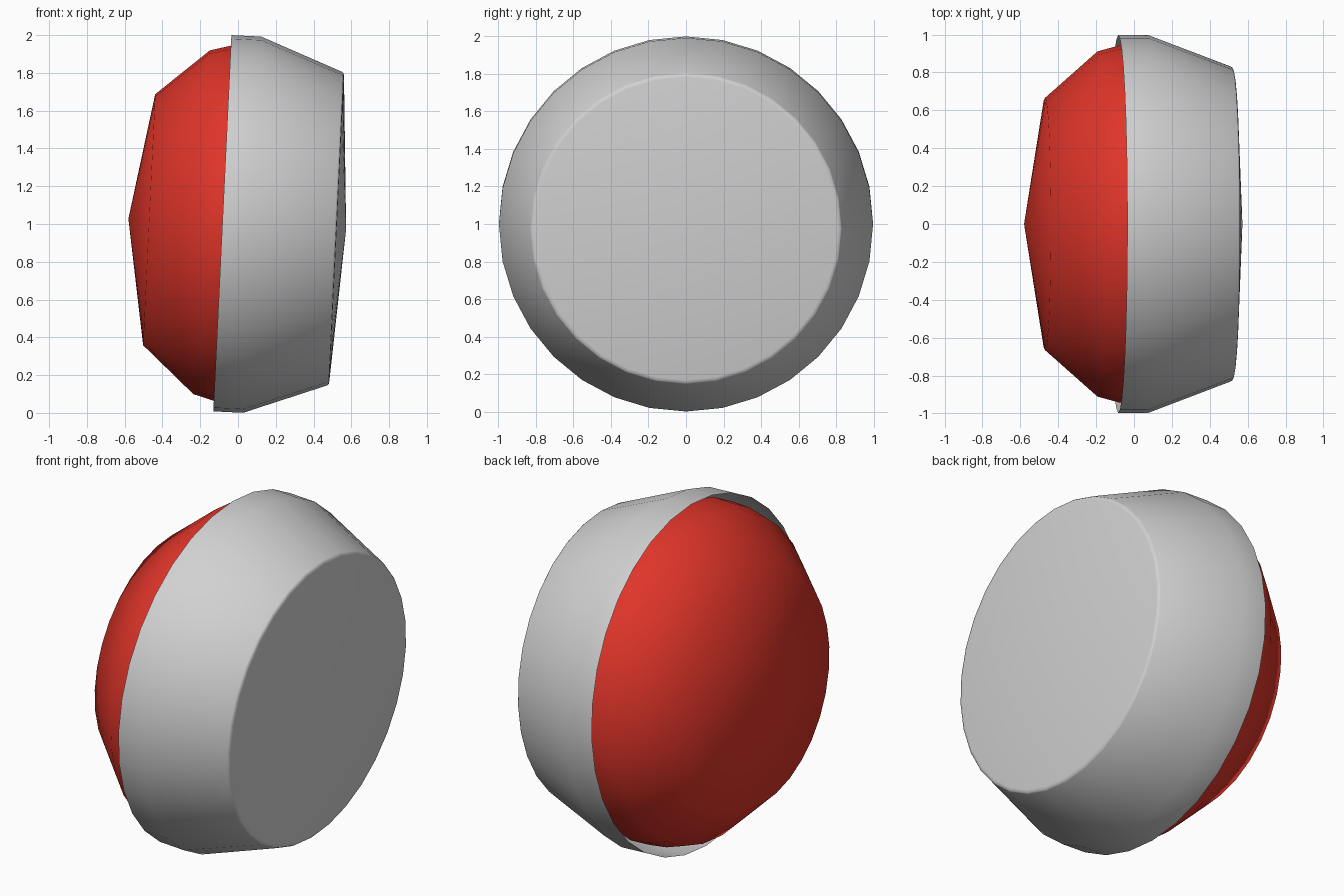
import bpy, bmesh, math
from mathutils import Matrix

if "Cube" in bpy.data.objects:
    bpy.data.objects.remove(bpy.data.objects["Cube"])

SEGMENTS = 32
TILT = math.radians(2.75)


def material(name, rgb):
    m = bpy.data.materials.new(name)
    m.diffuse_color = (*rgb, 1)
    m.use_nodes = True
    m.node_tree.nodes["Principled BSDF"].inputs["Base Color"].default_value = m.diffuse_color
    return m


def lathe(name, profile, mat, smooth_angle):
    """Spin (axial, radius) points about the slightly tilted x axis."""
    bm = bmesh.new()
    rings = []
    for s, r in profile:
        if r == 0:
            rings.append([bm.verts.new((s, 0, 0))])
        else:
            rings.append([bm.verts.new((s, r * math.sin(a), r * math.cos(a)))
                          for a in (2 * math.pi * i / SEGMENTS for i in range(SEGMENTS))])
    for a, b in zip(rings, rings[1:]):
        for i in range(SEGMENTS):
            j = (i + 1) % SEGMENTS
            if len(a) == 1:
                bm.faces.new((a[0], b[j], b[i]))
            elif len(b) == 1:
                bm.faces.new((a[i], a[j], b[0]))
            else:
                bm.faces.new((a[i], a[j], b[j], b[i]))
    # Make the winding face outwards
    bm.normal_update()
    f = max(bm.faces, key=lambda q: q.calc_center_median().yz.length)
    c = f.calc_center_median()
    if f.normal.y * c.y + f.normal.z * c.z < 0:
        bmesh.ops.reverse_faces(bm, faces=bm.faces)
    bm.transform(Matrix.Translation((0, 0, 1)) @ Matrix.Rotation(TILT, 4, 'Y'))
    me = bpy.data.meshes.new(name)
    bm.to_mesh(me)
    bm.free()
    me.materials.append(mat)
    ob = bpy.data.objects.new(name, me)
    bpy.context.collection.objects.link(ob)
    bpy.ops.object.select_all(action='DESELECT')
    ob.select_set(True)
    bpy.context.view_layer.objects.active = ob
    bpy.ops.object.shade_smooth_by_angle(angle=math.radians(smooth_angle))
    return ob


grey = material("light grey", (0.64, 0.64, 0.64))
red = material("red", (0.74, 0.035, 0.022))

# Open grey housing: straight rim, tapered wall, softened edge, shallow cap
lathe("housing", [(-0.083, 0.997), (0.075, 0.997), (0.512, 0.831), (0.520, 0.825),
                  (0.523, 0.808), (0.573, 0)], grey, 50)

# Red domed lens sitting inside the housing with a narrow gap
lathe("lens", [(-0.581, 0), (-0.471, 0.665), (-0.193, 0.911), (-0.083, 0.941),
               (0.03, 0.95)], red, 60)
